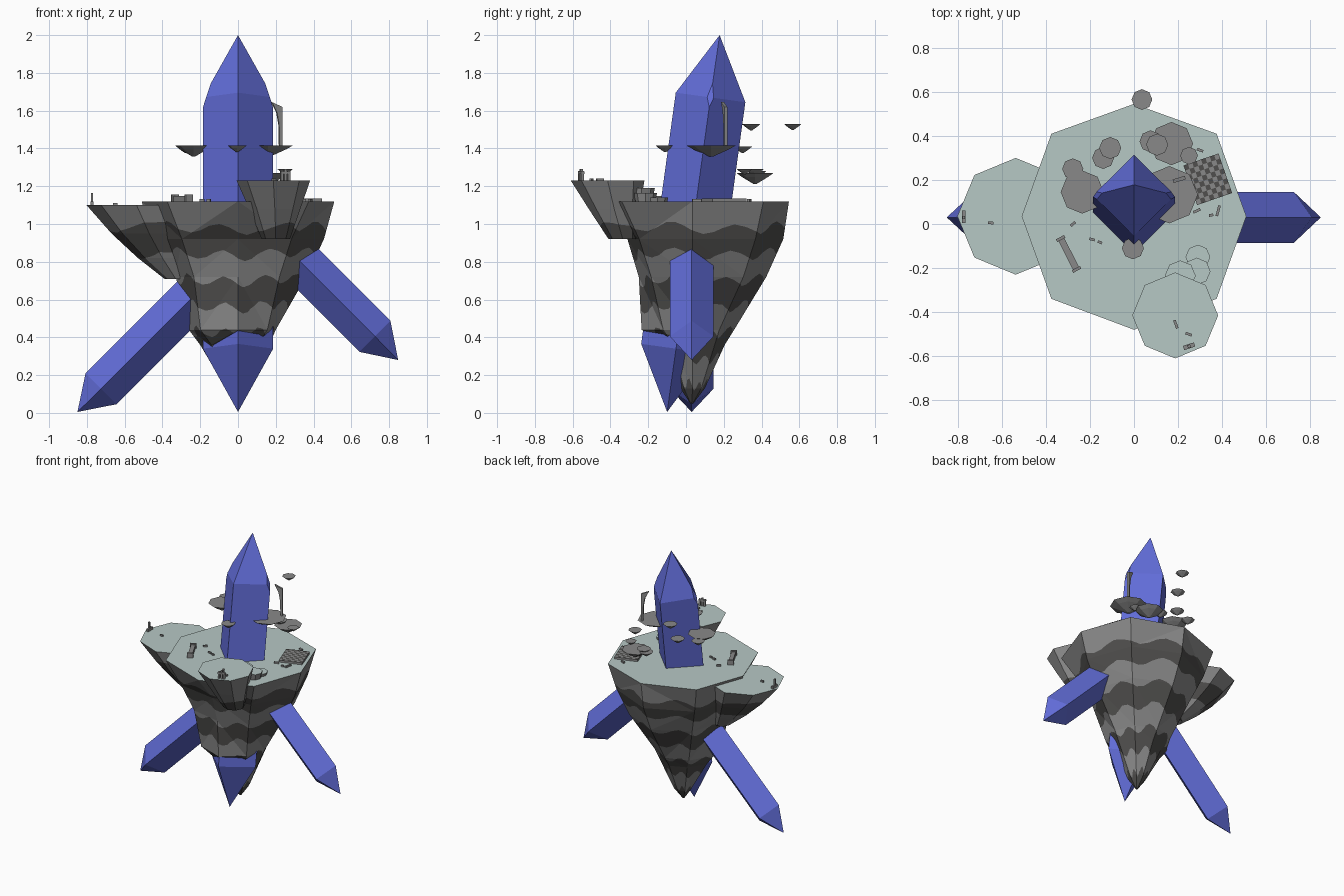
import bpy, bmesh, math
from mathutils import Vector, Matrix

if "Cube" in bpy.data.objects:
    bpy.data.objects.remove(bpy.data.objects["Cube"])


def material(name, col):
    m = bpy.data.materials.new(name)
    m.diffuse_color = (*col, 1)
    m.use_nodes = True
    m.node_tree.nodes["Principled BSDF"].inputs["Base Color"].default_value = m.diffuse_color
    return m


GRASS = material("pale grass", (0.47, 0.58, 0.56))
ROCK = material("light rock", (0.25, 0.25, 0.25))
DARK = material("dark rock", (0.08, 0.078, 0.075))
BLUE = material("blue crystal", (0.12, 0.15, 0.68))


def finish(bm, name, mats):
    bmesh.ops.recalc_face_normals(bm, faces=bm.faces[:])
    me = bpy.data.meshes.new(name)
    bm.to_mesh(me)
    bm.free()
    for m in mats:
        me.materials.append(m)
    ob = bpy.data.objects.new(name, me)
    bpy.context.collection.objects.link(ob)
    return ob


def loft(rings):
    """Eight-sided rings (cx, cy, z, radius or 8 radii), top first, both ends capped."""
    bm = bmesh.new()
    loops = []
    for cx, cy, z, r in rings:
        rs = r if isinstance(r, (list, tuple)) else [r] * 8
        loops.append([bm.verts.new((cx + q * math.cos(k * math.pi / 4),
                                    cy + q * math.sin(k * math.pi / 4), z)) for k, q in enumerate(rs)])
    top = bm.faces.new(loops[0])
    bm.faces.new(loops[-1])
    for a, b in zip(loops, loops[1:]):
        for k in range(8):
            j = (k + 1) % 8
            bm.faces.new((a[k], a[j], b[j], b[k]))
    for f in bm.faces:
        f.material_index = 0 if f is top else 1
    return bm


def strata(co):
    """Positive inside the dark wavy layers."""
    t = math.atan2(co.y - 0.035, co.x)
    s = co.z + 0.028 * math.sin(8 * t + 0.5) + 0.01 * math.sin(3 * t)
    return math.cos(math.tau * (min(s, 1.05) - 0.91) / 0.277)


def island(name, rings):
    bm = loft(rings)
    bmesh.ops.triangulate(bm, faces=bm.faces[:])
    bmesh.ops.subdivide_edges(bm, edges=bm.edges[:], cuts=5, use_grid_fill=True)
    bmesh.ops.triangulate(bm, faces=bm.faces[:])
    # cut the surface along the layer borders
    new = set()
    for e in bm.edges[:]:
        a, b = e.verts
        fa, fb = strata(a.co), strata(b.co)
        if fa * fb < 0 and any(f.material_index for f in e.link_faces):
            t = min(max(fa / (fa - fb), 0.02), 0.98)
            new.add(bmesh.utils.edge_split(e, a, t)[1])
    bmesh.ops.connect_verts(bm, verts=list(new))
    for f in bm.faces:
        if f.material_index:
            v = max((strata(v.co) for v in f.verts if v not in new), key=abs, default=-1)
            f.material_index = 2 if v > 0 else 1
    return finish(bm, name, (GRASS, ROCK, DARK))


# Islands
island("main_island", [
    (0, 0.035, 1.12, (0.51, 0.53, 0.51, 0.53, 0.51, 0.53, 0.515, 0.53)),
    (0, 0.035, 0.92, (0.455, 0.47, 0.48, 0.46, 0.45, 0.42, 0.345, 0.40)),
    (0, 0.035, 0.72, (0.36, 0.38, 0.39, 0.36, 0.33, 0.33, 0.285, 0.31)),
    (0, 0.035, 0.44, (0.20, 0.20, 0.22, 0.23, 0.26, 0.28, 0.27, 0.22)),
    (0, 0.035, 0.36, (0.165, 0.165, 0.17, 0.17, 0.20, 0.20, 0.15, 0.15)),
    (0, 0.035, 0.13, 0.065), (0, 0.03, 0.05, 0.008)])
island("left_island", [(-0.537, 0.035, 1.10, 0.265), (-0.47, 0.035, 0.95, 0.20),
                       (-0.40, 0.035, 0.82, 0.13), (-0.33, 0.035, 0.71, 0.06)])
island("front_island", [(0.187, -0.415, 1.23, 0.195), (0.195, -0.38, 1.08, 0.135),
                        (0.20, -0.335, 0.92, 0.075)])

# Stepping stones up to the front island
for i, (x, y, z, r) in enumerate([(0.21, -0.235, 1.19, 0.07), (0.285, -0.215, 1.165, 0.062),
                                  (0.29, -0.15, 1.14, 0.056)]):
    finish(loft([(x, y, z, r), (x, y, 1.05, r * 0.6)]), f"step_{i}", (GRASS, ROCK))


# Crystals: four-sided prisms pointed at both ends
def crystal(name, tip0, sh0, sh1, tip1, u, r, chip=False):
    tip0, sh0, sh1, tip1, u = map(Vector, (tip0, sh0, sh1, tip1, u))
    v = (sh1 - sh0).normalized().cross(u)
    bm = bmesh.new()
    a, b = ([bm.verts.new(c + d * r) for d in (u, v, -u, -v)] for c in (sh0, sh1))
    p, q = bm.verts.new(tip0), bm.verts.new(tip1)
    for k in range(4):
        j = (k + 1) % 4
        bm.faces.new((a[k], a[j], b[j], b[k]))
        bm.faces.new((p, a[j], a[k]))
        bm.faces.new((q, b[k], b[j]))
    if chip:  # clipped side corners at the upper shoulder
        for s in (1, -1):
            bmesh.ops.bisect_plane(bm, geom=bm.verts[:] + bm.edges[:] + bm.faces[:], clear_outer=True,
                                   plane_co=(s * 0.146, 0, 1.74), plane_no=(s * 0.12, 0, 0.039))
            bmesh.ops.holes_fill(bm, edges=[e for e in bm.edges if e.is_boundary])
    finish(bm, name, (BLUE,))


crystal("main_crystal", (0, -0.10, 0.005), (0, -0.053, 0.34), (0, 0.13, 1.67), (0, 0.178, 2.0),
        (1, 0, 0), 0.186, True)
crystal("left_crystal", (-0.85, 0.03, 0.005), (-0.725, 0.03, 0.128), (-0.2, 0.03, 0.653),
        (-0.1, 0.03, 0.75), (0, 1, 0), 0.116)
crystal("right_crystal", (0.848, 0.03, 0.28), (0.725, 0.03, 0.405), (0.3, 0.03, 0.83),
        (0.2, 0.03, 0.93), (0, 1, 0), 0.116)

# Floating stones: flat tops, pointed undersides
stones = [(0.036, 0.565, 1.53, 0.047), (-0.14, 0.30, 1.41, 0.05), (-0.108, 0.345, 1.53, 0.05),
          (0.075, 0.375, 1.28, 0.05), (0.105, 0.36, 1.29, 0.05), (0.17, 0.365, 1.27, 0.098),
          (-0.278, 0.25, 1.41, 0.048), (-0.235, 0.145, 1.415, 0.098), (0.16, 0.133, 1.415, 0.13),
          (-0.005, -0.11, 1.415, 0.05), (0.25, 0.31, 1.29, 0.04)]
for i, (x, y, z, r) in enumerate(stones):
    h = min(0.7 * r, 0.058)
    finish(loft([(x, y, z, r), (x, y, z - h * 0.35, r * 0.72), (x, y, z - h, r * 0.08)]),
           f"floating_stone_{i}", (ROCK, ROCK))


def box(name, x, y, z, sx, sy, sz, rot=0):
    """Box standing on height z."""
    bm = bmesh.new()
    bmesh.ops.create_cube(bm, size=1, matrix=Matrix.Translation((x, y, z + sz / 2))
                          @ Matrix.Rotation(math.radians(rot), 4, 'Z')
                          @ Matrix.Diagonal((sx, sy, sz, 1)))
    return finish(bm, name, (ROCK,))


# Checkered floor slab
box("floor_slab", 0.335, 0.203, 1.115, 0.168, 0.19, 0.02, 19)
bm = bmesh.new()
bmesh.ops.create_grid(bm, x_segments=8, y_segments=8, size=0.5)
for f in bm.faces:
    c = f.calc_center_median()
    f.material_index = (math.floor(c.x * 8) + math.floor(c.y * 8)) % 2
bm.transform(Matrix.Translation((0.335, 0.203, 1.137)) @ Matrix.Rotation(math.radians(19), 4, 'Z')
             @ Matrix.Diagonal((0.168, 0.19, 1, 1)))
finish(bm, "checker_floor", (ROCK, DARK))

# Broken arch on the large floating stone
bm = bmesh.new()
prof = [(0.235, 1.41), (0.235, 1.62), (0.18, 1.645), (0.207, 1.59), (0.218, 1.53), (0.221, 1.41)]
f = bm.faces.new([bm.verts.new((x, 0.195 + 0.3 * (x - 0.21), z)) for x, z in prof])
ext = bmesh.ops.extrude_face_region(bm, geom=[f])
bmesh.ops.translate(bm, vec=(-0.005, 0.016, 0), verts=[v for v in ext['geom'] if isinstance(v, bmesh.types.BMVert)])
finish(bm, "broken_arch", (ROCK,))

# Fallen column with end blocks
box("fallen_column", -0.297, -0.135, 1.12, 0.03, 0.15, 0.028, 27)
box("column_head", -0.333, -0.066, 1.12, 0.042, 0.014, 0.036, 27)
box("column_foot", -0.261, -0.206, 1.12, 0.042, 0.014, 0.036, 27)

# Small ruins on the outer islands
box("left_post", -0.773, 0.03, 1.10, 0.012, 0.014, 0.065)
box("left_post_base", -0.773, 0.033, 1.10, 0.016, 0.055, 0.02)
for s in (-1, 1):
    box("shrine_post", 0.25 + s * 0.018, -0.555 + s * 0.006, 1.23, 0.013, 0.016, 0.05, 18)
box("shrine_top", 0.25, -0.555, 1.265, 0.052, 0.02, 0.012, 18)
box("shrine_pillar", 0.25, -0.555, 1.23, 0.014, 0.014, 0.06, 18)

# Rubble
for i, (x, y, z, l, rot) in enumerate([
        (-0.65, 0.005, 1.10, 0.025, -5), (-0.277, 0.0, 1.12, 0.028, 40), (-0.19, -0.07, 1.12, 0.025, -15),
        (-0.155, -0.083, 1.12, 0.02, -25), (0.19, -0.455, 1.23, 0.04, -70), (0.248, -0.5, 1.23, 0.03, -20),
        (0.285, 0.06, 1.12, 0.035, 25), (0.382, 0.06, 1.12, 0.05, 75), (0.3, 0.335, 1.12, 0.03, -20),
        (0.35, 0.04, 1.12, 0.02, 10)]):
    box(f"rubble_{i}", x, y, z, l, 0.012, 0.012, rot)
